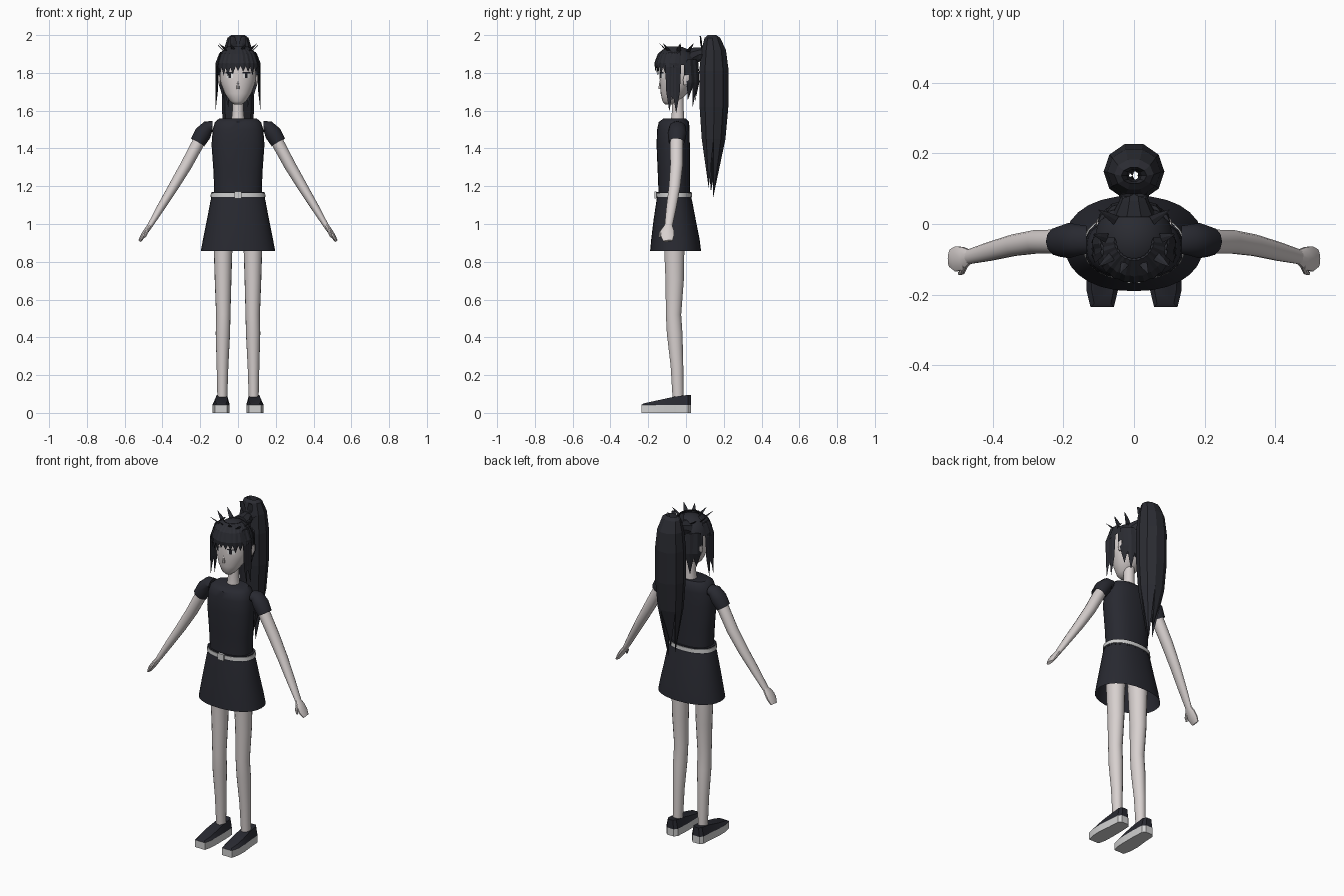
import bpy, bmesh, math, random
from mathutils import Vector as V

if "Cube" in bpy.data.objects:
    bpy.data.objects.remove(bpy.data.objects["Cube"])

random.seed(4)

def material(name, rgb):
    m = bpy.data.materials.new(name)
    m.diffuse_color = (*rgb, 1)
    m.use_nodes = True
    m.node_tree.nodes["Principled BSDF"].inputs["Base Color"].default_value = m.diffuse_color
    return m

CLOTH = material("charcoal cloth", (0.021, 0.022, 0.030))
HAIR = material("black hair", (0.023, 0.024, 0.031))
SKIN = material("pale skin", (0.68, 0.63, 0.62))
LIGHT = material("light grey", (0.62, 0.62, 0.62))
WHITE = material("eye white", (0.85, 0.85, 0.85))
EYE = material("dark eye", (0.015, 0.015, 0.02))

def finish(name, bm, mats, smooth=40):
    bmesh.ops.recalc_face_normals(bm, faces=bm.faces)
    me = bpy.data.meshes.new(name)
    bm.to_mesh(me)
    bm.free()
    for m in mats:
        me.materials.append(m)
    if smooth:
        for p in me.polygons:
            p.use_smooth = True
        me.set_sharp_from_angle(angle=math.radians(smooth))
    ob = bpy.data.objects.new(name, me)
    bpy.context.collection.objects.link(ob)
    return ob

def skin_rings(bm, rings, caps=(True, True)):
    rows = [[bm.verts.new(p) for p in r] for r in rings]
    n = len(rows[0])
    for a, b in zip(rows, rows[1:]):
        for i in range(n):
            bm.faces.new((a[i], a[(i + 1) % n], b[(i + 1) % n], b[i]))
    for row, cap in zip((rows[0], rows[-1]), caps):
        if cap:
            bm.faces.new(row)
    return rows

def spow(v, e):
    return math.copysign(abs(v) ** e, v)

def ring(c, rx, ry, n=20, u=V((1, 0, 0)), v=V((0, 1, 0)), e=1.0):
    ts = [2 * math.pi * i / n for i in range(n)]
    return [V(c) + u * rx * spow(math.cos(t), e) + v * ry * spow(math.sin(t), e) for t in ts]

def loft(name, secs, mat, n=20, caps=(True, True), e=1.0, smooth=40):
    """Stacked level ovals: x, y, z, rx, ry."""
    bm = bmesh.new()
    skin_rings(bm, [ring(s[:3], s[3], s[4], n, e=e) for s in secs], caps)
    return finish(name, bm, [mat], smooth)

def limb(name, secs, mat, n=14, caps=(True, True)):
    """Tube along a path, rings square to the path."""
    bm = bmesh.new()
    pts = [V(s[:3]) for s in secs]
    rs = []
    for i, s in enumerate(secs):
        t = (pts[min(i + 1, len(pts) - 1)] - pts[max(i - 1, 0)]).normalized()
        u = V((0, 1, 0)).cross(t).normalized()
        rs.append(ring(s[:3], s[3], s[4], n, u, t.cross(u)))
    skin_rings(bm, rs, caps)
    return finish(name, bm, [mat])

def lock(bm, pts, out, thick=0.3):
    """Tapering strand of hair with a diamond section: x, y, z, half width."""
    ps = [V(p[:3]) for p in pts]
    out = V(out).normalized()
    rs = []
    for i, p in enumerate(ps):
        t = (ps[min(i + 1, len(ps) - 1)] - ps[max(i - 1, 0)]).normalized()
        s = t.cross(out).normalized()
        w = max(pts[i][3], 0.001)
        rs.append([p + s * w, p + out * w * thick, p - s * w, p - out * w * thick])
    skin_rings(bm, rs)

# Torso, belt and skirt
loft("shirt", [(0, -.063, 1.08, .125, .085), (0, -.063, 1.18, .126, .083), (0, -.065, 1.28, .13, .085),
               (0, -.068, 1.42, .14, .088), (0, -.067, 1.50, .134, .086), (0, -.064, 1.54, .122, .08),
               (0, -.06, 1.558, .10, .06)], CLOTH, 24, e=.85)
loft("skirt", [(0, -.063, 1.145, .139, .09), (0, -.062, 1.12, .146, .095), (0, -.06, 1.02, .165, .112),
               (0, -.056, .92, .185, .128), (0, -.055, .856, .197, .135)], CLOTH, 28, (True, False), .9)
loft("belt", [(0, -.063, 1.135, .143, .093), (0, -.063, 1.17, .139, .092)], CLOTH, 28, e=.9)
loft("belt_band", [(0, -.063, 1.144, .1455, .0955), (0, -.063, 1.165, .1435, .0955)], LIGHT, 28, e=.9)
bm = bmesh.new()
bmesh.ops.create_cube(bm, size=1)
bmesh.ops.scale(bm, vec=(.038, .012, .038), verts=bm.verts)
bmesh.ops.translate(bm, vec=(0, -.161, 1.153), verts=bm.verts)
finish("buckle", bm, [LIGHT], 0)

# Neck and head
loft("neck", [(0, -.045, 1.54, .036, .036), (0, -.043, 1.60, .03, .031), (0, -.045, 1.72, .03, .032)], SKIN)
loft("head", [(0, -.09, 1.632, .02, .02), (0, -.08, 1.65, .042, .045), (0, -.064, 1.69, .07, .07),
              (0, -.05, 1.74, .09, .088), (0, -.045, 1.765, .096, .094), (0, -.045, 1.82, .096, .094),
              (0, -.045, 1.87, .09, .088), (0, -.045, 1.91, .06, .06)], SKIN, 24, smooth=60)
loft("nose", [(0, -.138, 1.715, .009, .009), (0, -.133, 1.76, .003, .006)], SKIN, 8)

def face_plate(name, s, x0, x1, z0, z1, off, mat):
    """Thin patch that follows the curve of the face."""
    bm = bmesh.new()
    cols = []
    for i in range(5):
        x = x0 + (x1 - x0) * i / 4
        y = -.045 - .094 * math.sqrt(1 - (x / .096) ** 2) - off
        cols.append([bm.verts.new((s * x, y, z)) for z in (z0, z1)])
    for a, b in zip(cols, cols[1:]):
        bm.faces.new((a[0], b[0], b[1], a[1]))
    finish(name, bm, [mat], 0)

for s, side in ((1, "left"), (-1, "right")):
    face_plate(side + "_eye_white", s, .026, .062, 1.772, 1.80, .002, WHITE)
    face_plate(side + "_iris", s, .036, .05, 1.773, 1.80, .004, EYE)
    face_plate(side + "_lash", s, .024, .066, 1.797, 1.804, .005, EYE)
    loft(side + "_ear", [(s * .096, -.005, 1.735, .004, .008), (s * .099, 0, 1.765, .009, .016),
                         (s * .099, .003, 1.79, .007, .014)], SKIN, 10)

    # Arm, sleeve and hand
    limb(side + "_sleeve", [(s * .135, -.045, 1.515, .03, .04), (s * .158, -.045, 1.515, .034, .044),
                            (s * .185, -.047, 1.48, .045, .05), (s * .214, -.05, 1.432, .041, .042)],
         CLOTH, 12, (True, False))
    limb(side + "_arm", [(s * .165, -.045, 1.51, .026, .032), (s * .213, -.05, 1.425, .033, .035),
                         (s * .275, -.05, 1.31, .031, .034), (s * .34, -.06, 1.2, .027, .031),
                         (s * .41, -.078, 1.085, .021, .027), (s * .468, -.093, .988, .014, .021)], SKIN)
    limb(side + "_hand", [(s * .464, -.092, .994, .014, .02), (s * .483, -.097, .968, .014, .034),
                          (s * .503, -.099, .938, .013, .037), (s * .52, -.096, .91, .008, .026)], SKIN, 10)
    limb(side + "_thumb", [(s * .478, -.115, .975, .01, .011), (s * .486, -.136, .95, .008, .008),
                           (s * .494, -.14, .93, .005, .005)], SKIN, 8)

    # Leg
    loft(side + "_leg", [(s * .076, -.06, 1.05, .06, .062), (s * .079, -.062, .86, .049, .054),
                         (s * .079, -.06, .70, .044, .049), (s * .078, -.066, .52, .038, .041),
                         (s * .08, -.06, .42, .038, .042), (s * .082, -.048, .25, .031, .034),
                         (s * .083, -.042, .07, .026, .029)], SKIN, 18)

    # Shoe: outline along the foot, sole below and upper above
    half = [(.027, .022), (.01, .038), (-.06, .042), (-.13, .046), (-.19, .044), (-.235, .033)]
    slide = lambda y: .086 + .004 * (y < -.1)
    outline = [(slide(y) + w, y) for y, w in half] + [(slide(y) - w, y) for y, w in reversed(half)]
    bm = bmesh.new()
    skin_rings(bm, [[V((s * x, y, z)) for x, y in outline] for z in (0, .043)])
    finish(side + "_sole", bm, [LIGHT], 30)
    bm = bmesh.new()
    top = lambda y: .095 if y > -.02 else .095 - .045 * (-.02 - y) / .215
    low = [V((s * x, y, .043)) for x, y in outline]
    high = [V((s * (.086 + (x - .086) * .72), y * .96, top(y))) for x, y in outline]
    skin_rings(bm, [low, high])
    finish(side + "_shoe_upper", bm, [CLOTH], 30)

# Hair cap: open at the face and beside the ears
bm = bmesh.new()
bmesh.ops.create_uvsphere(bm, u_segments=20, v_segments=14, radius=1)
for v in bm.verts:
    v.co = V((v.co.x * .113, v.co.y * .113 - .045, v.co.z * .125 + 1.815))
def uncovered(c):
    return c.z < 1.70 or (c.z < 1.85 and c.y < .005)
bmesh.ops.delete(bm, geom=[f for f in bm.faces if uncovered(f.calc_center_median())], context='FACES')
finish("hair_cap", bm, [HAIR], 30)

# Fringe strands fanned over the forehead
bm = bmesh.new()
for i in range(13):
    a = math.radians(-90 + (i - 6) * 14)
    d = V((math.cos(a), math.sin(a), 0))
    end = 1.79 + random.uniform(-.008, .025) - (.03 if i in (0, 12) else 0)
    pts = [(d.x * r * .97, d.y * r - .045, z, w) for r, z, w in
           ((.055, 1.938, .012), (.098, 1.90, .02), (.117, 1.85, .021), (.117, end, .001))]
    lock(bm, pts, d + V((0, 0, .3)))
finish("fringe", bm, [HAIR], 0)

# Long side strands, nape strands and loose tufts
bm = bmesh.new()
for s in (1, -1):
    for y, w, z in ((-.088, .022, 1.60), (-.052, .026, 1.59), (-.07, .02, 1.66)):
        lock(bm, [(s * .09, y + .01, 1.91, .015), (s * .111, y, 1.83, w),
                  (s * .113, y, 1.70, w * .75), (s * .12, y, z, .001)], (s, 0, 0))
    for x, y, z in ((.09, .02, 1.66), (.06, .045, 1.62), (.022, .058, 1.65)):
        lock(bm, [(s * x, y, 1.87, .02), (s * x, y + .005, 1.75, .026), (s * x * .85, y - .01, z, .001)],
             (s * x, y + .045, 0))
    for x, y, dx, dy in ((.06, -.09, .04, -.03), (.075, -.04, .04, .01), (.05, .01, .05, .03), (.02, -.1, .02, -.04)):
        lock(bm, [(s * x, y, 1.915, .014), (s * (x + dx * .5), y + dy * .5, 1.936, .009),
                  (s * (x + dx), y + dy, 1.955, .001)], (0, 0, 1))
finish("hair_strands", bm, [HAIR], 0)

# Hair gathered into the tie, with two loose ends
bm = bmesh.new()
skin_rings(bm, [ring((0, y, z), r, r, 10, V((1, 0, 0)), V((0, 0, 1))) for y, z, r in
                ((.02, 1.87, .065), (.065, 1.895, .042), (.085, 1.90, .036), (.115, 1.91, .05))])
for s in (1, -1):
    lock(bm, [(s * .01, .085, 1.92, .008), (s * .025, .08, 1.96, .018), (s * .03, .076, 1.995, .012)], (0, 1, 0))
finish("hair_tie", bm, [HAIR], 0)

# Ponytail: hollow bundle of flat panels ending in uneven points
bm = bmesh.new()
secs = [(.137, 1.35, .014, .012), (.137, 1.96, .02, .018), (.137, 1.995, .036, .024), (.14, 1.985, .056, .044),
        (.147, 1.92, .076, .068), (.148, 1.81, .086, .082), (.148, 1.62, .086, .08), (.146, 1.45, .074, .066)]
rings = [ring((0, y, z), rx, ry, 10) for y, z, rx, ry in secs]
rings[2] = [p + V((0, 0, .005)) for p in rings[2]]
rows = skin_rings(bm, rings, (False, False))
last = rows[-1]
for i in range(0, 10, 2):
    trio = [last[i], last[(i + 1) % 10], last[(i + 2) % 10]]
    mid = sum((v.co for v in trio), V()) / 3
    tip = bm.verts.new((mid.x * .3, .132 + (mid.y - .146) * .35, (1.14, 1.22, 1.17, 1.26, 1.19)[i // 2]))
    core = bm.verts.new((mid.x * .2, .137, 1.42))
    for a, b in ((trio[0], trio[1]), (trio[1], trio[2]), (trio[2], core), (core, trio[0])):
        bm.faces.new((a, b, tip))
finish("ponytail", bm, [HAIR], 0)
